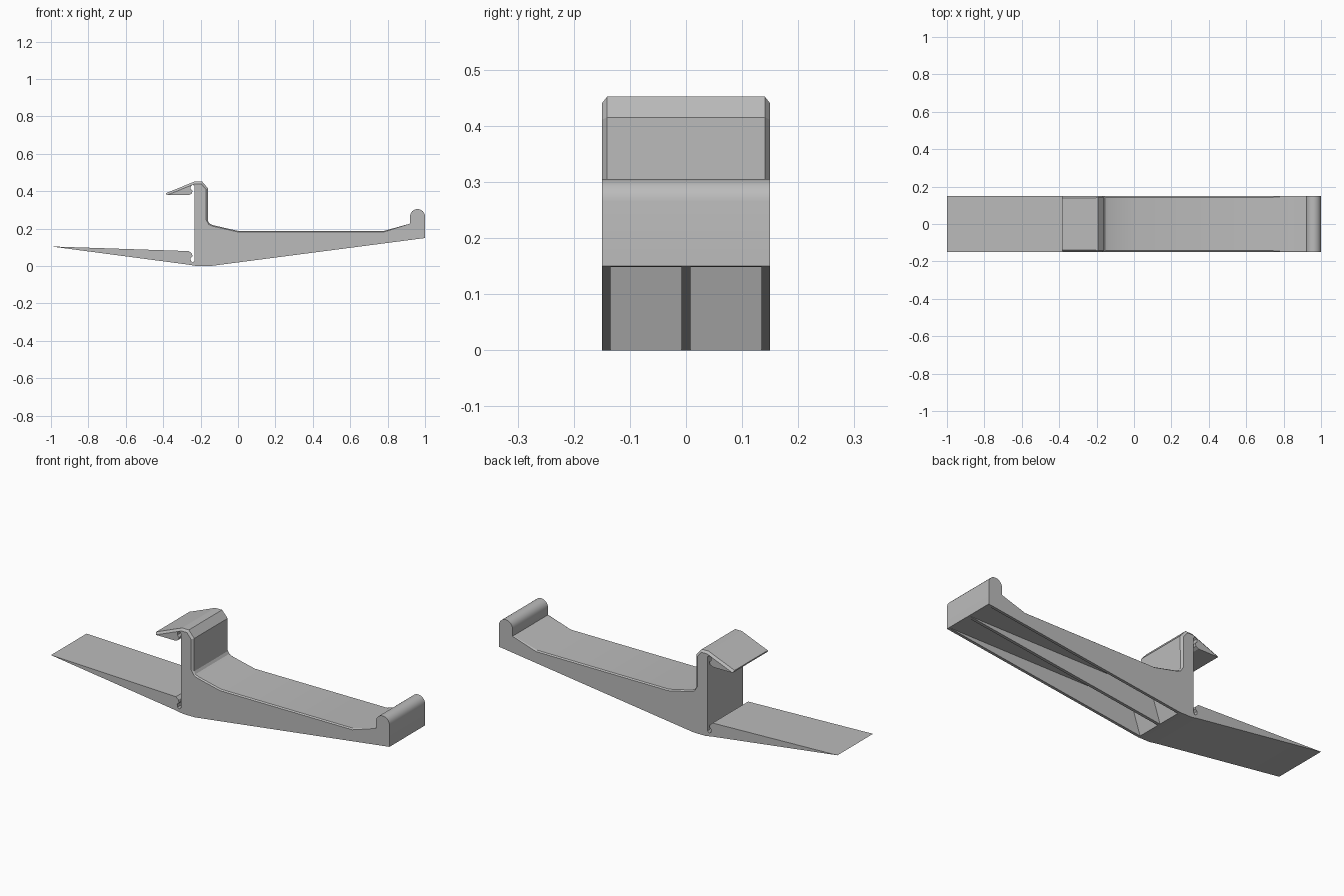
import bpy
import bmesh
from math import cos, sin, pi

HALF = 0.15      # half width of the bracket
SKIN = 0.015     # side wall thickness and large chamfer

cube = bpy.data.objects.get("Cube")
if cube:
    bpy.data.objects.remove(cube, do_unlink=True)

grey = bpy.data.materials.new("plain grey")
grey.use_nodes = True
grey.diffuse_color = (0.5, 0.5, 0.5, 1)
grey.node_tree.nodes["Principled BSDF"].inputs["Base Color"].default_value = (0.5, 0.5, 0.5, 1)


def extrude_profile(name, points, y0, y1, chamfers=None):
    """Extrude an x-z outline along y; chamfers maps outline edge index to end chamfer width."""
    bm = bmesh.new()
    weight = bm.edges.layers.float.new("bevel_weight_edge")
    rings = [[bm.verts.new((x, y, z)) for x, z in points] for y in (y0, y1)]
    for ring in rings:
        bm.faces.new(ring)
    for i in range(len(points)):
        j = (i + 1) % len(points)
        bm.faces.new((rings[0][i], rings[0][j], rings[1][j], rings[1][i]))
    for i, width in (chamfers or {}).items():
        for ring in rings:
            edge = bm.edges.get((ring[i], ring[(i + 1) % len(points)]))
            edge[weight] = width / SKIN
    bmesh.ops.recalc_face_normals(bm, faces=bm.faces)
    mesh = bpy.data.meshes.new(name)
    bm.to_mesh(mesh)
    bm.free()
    mesh.materials.append(grey)
    obj = bpy.data.objects.new(name, mesh)
    bpy.context.collection.objects.link(obj)
    return obj


# Underside and rounded end stop
belly = [(-1, 0.105), (-0.26, 0.007), (-0.22, 0), (-0.15, 0), (1, 0.15)]
stop = [(0.96 + 0.04 * cos(pi * k / 12), 0.265 + 0.04 * sin(pi * k / 12)) for k in range(13)]

# Tray, upright wall and hook top
tray = [(0.92, 0.227), (0.78, 0.188), (0, 0.188), (-0.135, 0.219), (-0.152, 0.227)]
wall = [(-0.16, 0.24), (-0.16, 0.415), (-0.192, 0.452), (-0.232, 0.452), (-0.385, 0.39)]

# Hook underside, relief notches and the slot side of the wall
hook = [(-0.38, 0.379), (-0.262, 0.379), (-0.247, 0.388), (-0.243, 0.402), (-0.254, 0.412),
        (-0.252, 0.428), (-0.242, 0.435)]
slot = [(-0.232, 0.425), (-0.232, 0.03), (-0.242, 0.02), (-0.252, 0.027),
        (-0.254, 0.043), (-0.243, 0.053), (-0.247, 0.067), (-0.262, 0.08)]

outline = belly + stop + tray + wall + hook + slot
tray_start = len(belly + stop)
wall_start = tray_start + len(tray)
slot_start = wall_start + len(wall) + len(hook)
chamfers = {i: 0.007 for i in range(tray_start, wall_start)}
chamfers.update({i: SKIN for i in range(wall_start, wall_start + len(wall) - 1)})
chamfers[slot_start] = 0.01
bracket = extrude_profile("bracket_body", outline, -HALF, HALF, chamfers)

bevel = bracket.modifiers.new("edge chamfer", "BEVEL")
bevel.limit_method = "WEIGHT"
bevel.offset_type = "OFFSET"
bevel.width = SKIN
bevel.segments = 1

# Two tapering pockets under the tray, either side of a centre rib
pocket = [(-0.165, -0.045), (-0.1, 0.15), (0.99, 0.15), (0.99, -0.045)]
cutters = []
for side, name in ((-1, "front_pocket_cutter"), (1, "back_pocket_cutter")):
    y0, y1 = sorted((side * 0.008, side * (HALF - SKIN)))
    cutter = extrude_profile(name, pocket, y0, y1)
    cutter.hide_render = True
    cut = bracket.modifiers.new(name, "BOOLEAN")
    cut.operation = "DIFFERENCE"
    cut.solver = "EXACT"
    cut.object = cutter
    cutters.append(cutter)

# Apply the cuts, drop the cutters and shade
bpy.ops.object.select_all(action="DESELECT")
bracket.select_set(True)
bpy.context.view_layer.objects.active = bracket
for modifier in list(bracket.modifiers):
    bpy.ops.object.modifier_apply(modifier=modifier.name)
for cutter in cutters:
    bpy.data.objects.remove(cutter, do_unlink=True)
bpy.ops.object.shade_smooth_by_angle(angle=pi / 9)
